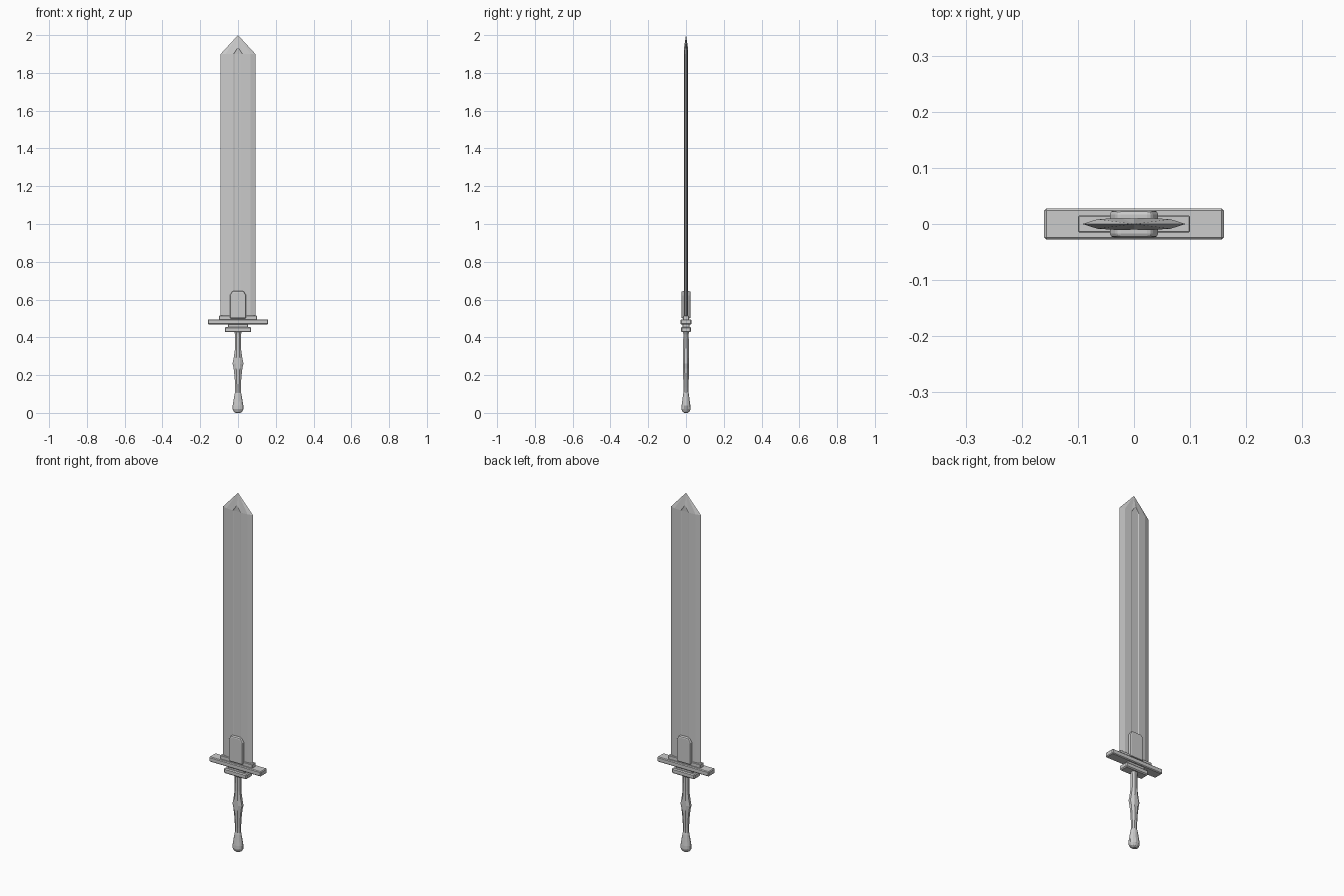
import bpy, bmesh
from math import cos, sin, pi

if "Cube" in bpy.data.objects:
    bpy.data.objects.remove(bpy.data.objects["Cube"])


def make(name, verts, faces):
    bm = bmesh.new()
    vs = [bm.verts.new(v) for v in verts]
    for f in faces:
        bm.faces.new([vs[i] for i in f])
    bmesh.ops.recalc_face_normals(bm, faces=bm.faces)
    me = bpy.data.meshes.new(name)
    bm.to_mesh(me)
    bm.free()
    ob = bpy.data.objects.new(name, me)
    bpy.context.collection.objects.link(ob)
    return ob


def loft(name, rings):
    """Skin equal-length rings and cap both ends."""
    n = len(rings[0])
    faces = [list(range(n)), [len(rings) * n - n + i for i in range(n)]]
    for r in range(len(rings) - 1):
        for i in range(n):
            j = (i + 1) % n
            faces.append([r*n + i, r*n + j, r*n + n + j, r*n + n + i])
    return make(name, [v for ring in rings for v in ring], faces)


def block(name, hx, hy, z0, z1, bevel=0.004):
    ob = loft(name, [[(sx*hx, sy*hy, z) for sx, sy in
                      ((-1, -1), (1, -1), (1, 1), (-1, 1))] for z in (z0, z1)])
    m = ob.modifiers.new("Bevel", "BEVEL")
    m.width, m.segments = bevel, 1
    return ob


# Blade: flattened cross-section with sharp edges and a shallow central fuller
half = [(-0.092, 0), (-0.065, 0.0085), (-0.024, 0.011), (-0.018, 0.008),
        (0.018, 0.008), (0.024, 0.011), (0.065, 0.0085), (0.092, 0)]
section = [(x, -y) for x, y in half] + [(x, y) for x, y in half[-2:0:-1]]


def tip_z(x):
    return 2.0 - 0.1 * abs(x) / 0.092


bottom = [(x, y, 0.50) for x, y in section]
shoulder = [(x, y, 1.9) for x, y in section]
# Fuller closes to a point at z = 1.935, then the faces taper to the tip
verts = bottom + shoulder + [(0, -0.010, 1.935), (0, 0.010, 1.935), (0, 0, 2.0)]
n = len(section)
faces = [list(range(n))]
for i in range(n):
    j = (i + 1) % n
    faces.append([i, j, n + j, n + i])
base, front, back, tip = n, 2*n, 2*n + 1, 2*n + 2
for i in range(7):
    top = front if 2 <= i <= 4 else tip
    faces.append([base + i, base + i + 1, top])
for i in range(7, n):
    top = back if 9 <= i <= 11 else tip
    faces.append([base + i, base + (i + 1) % n, top])
for a, b, c in ((2, 5, front), (9, 12, back)):
    faces += [[base + a, c, tip], [base + b, c, tip]]
make("blade", verts, faces)


# Blade collar with chamfered upper corners, on both faces of the blade
outline = [(-0.043, 0.50), (0.043, 0.50), (0.043, 0.622), (0.030, 0.645),
           (-0.030, 0.645), (-0.043, 0.622)]
collar = loft("blade_collar", [[(x, y, z) for x, z in outline]
                               for y in (-0.024, 0.024)])
m = collar.modifiers.new("Bevel", "BEVEL")
m.width, m.segments = 0.007, 2

# Guard: stacked plates
block("guard_upper_plate", 0.100, 0.015, 0.485, 0.515, 0.002)
block("guard_crossbar", 0.160, 0.028, 0.468, 0.495)
block("guard_neck", 0.052, 0.018, 0.450, 0.472, 0.002)
block("guard_lower_plate", 0.070, 0.027, 0.427, 0.455, 0.005)


# Octagonal grip and pommel: (z, half width, half depth)
def turned(name, profile, sides):
    ob = loft(name, [[(rx * cos(2*pi*(i + 0.5)/sides) / cos(pi/sides),
                       ry * sin(2*pi*(i + 0.5)/sides) / cos(pi/sides), z)
                      for i in range(sides)] for z, rx, ry in profile])
    return ob


turned("grip", [(0.100, 0.015, 0.013), (0.135, 0.015, 0.013),
                (0.190, 0.018, 0.015), (0.235, 0.023, 0.017),
                (0.262, 0.029, 0.017), (0.290, 0.023, 0.017),
                (0.340, 0.016, 0.016), (0.415, 0.016, 0.014),
                (0.432, 0.020, 0.016)], 8)
turned("pommel", [(0.000, 0.012, 0.010), (0.006, 0.022, 0.018),
                  (0.020, 0.029, 0.024), (0.040, 0.028, 0.023),
                  (0.100, 0.018, 0.015), (0.112, 0.014, 0.012)], 12)
